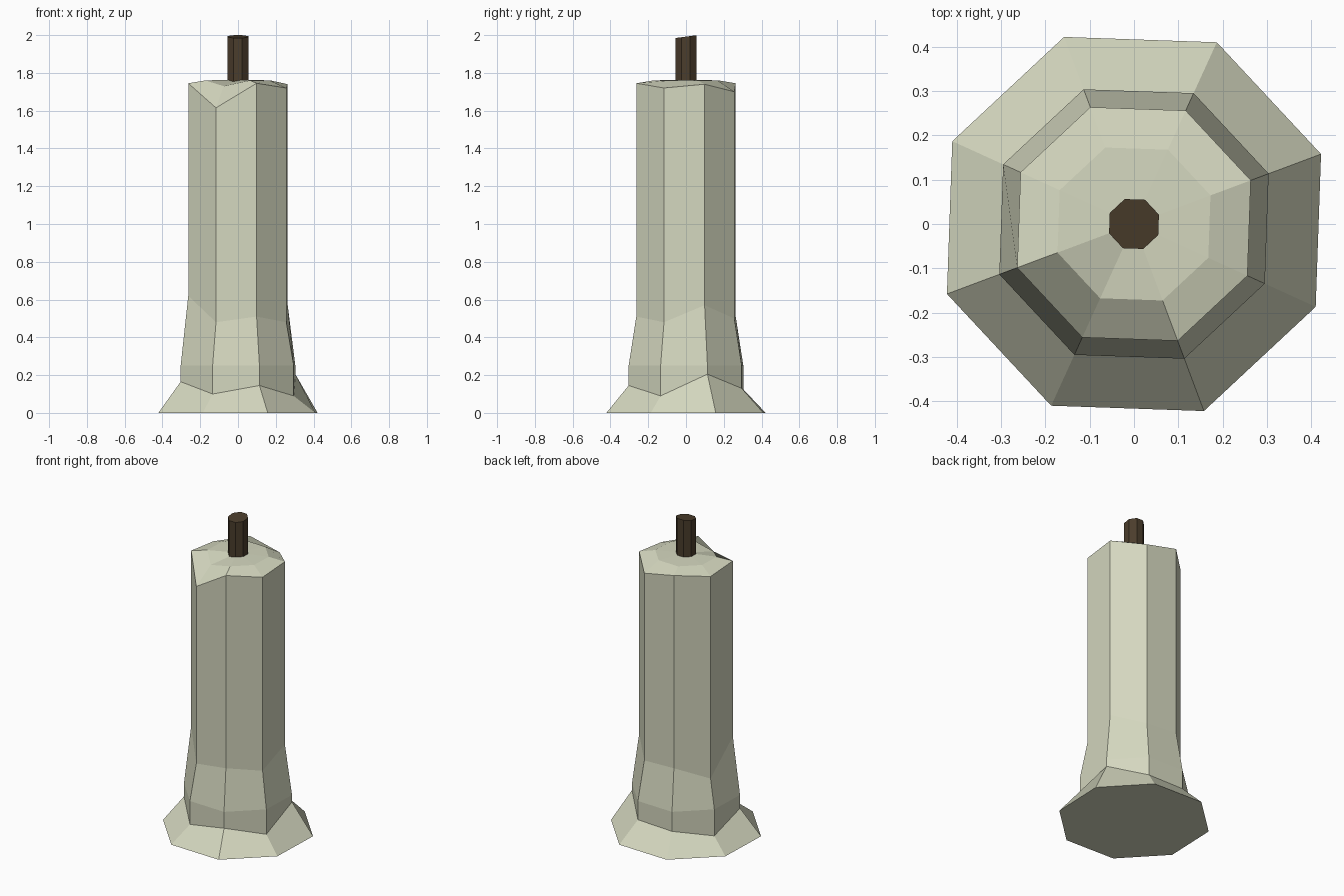
import bpy, bmesh
from math import cos, sin, radians

if "Cube" in bpy.data.objects:
    bpy.data.objects.remove(bpy.data.objects["Cube"])

SIDES = 8
TURN = 20.5  # degrees of the first corner


def material(name, color):
    m = bpy.data.materials.new(name)
    m.diffuse_color = (*color, 1)
    m.use_nodes = True
    m.node_tree.nodes["Principled BSDF"].inputs["Base Color"].default_value = m.diffuse_color
    return m


def lathe(name, rings, top_z, mat):
    """Stack eight-sided rings (radius, height or list of heights), capped at both ends."""
    bm = bmesh.new()
    loops = []
    for radius, heights in rings:
        if not isinstance(heights, list):
            heights = [heights] * SIDES
        loop = []
        for i, z in enumerate(heights):
            a = radians(TURN + 360 / SIDES * i)
            loop.append(bm.verts.new((radius * cos(a), radius * sin(a), z)))
        loops.append(loop)
    bm.faces.new(loops[0][::-1])
    for lo, hi in zip(loops, loops[1:]):
        for i in range(SIDES):
            j = (i + 1) % SIDES
            bm.faces.new((lo[i], lo[j], hi[j], hi[i]))
    if top_z is None:
        bm.faces.new(loops[-1])
    else:
        tip = bm.verts.new((0, 0, top_z))
        for i in range(SIDES):
            bm.faces.new((loops[-1][i], loops[-1][(i + 1) % SIDES], tip))
    bmesh.ops.recalc_face_normals(bm, faces=bm.faces)
    mesh = bpy.data.meshes.new(name)
    bm.to_mesh(mesh)
    bm.free()
    mesh.materials.append(mat)
    obj = bpy.data.objects.new(name, mesh)
    bpy.context.collection.objects.link(obj)
    return obj


wax = material("wax", (0.66, 0.68, 0.52))
char = material("charred_wick", (0.07, 0.047, 0.025))

# Candle: melted puddle, uneven drips, shaft and uneven rim
lathe("candle_wax", [
    (0.45, 0.0),
    (0.324, [0.205, 0.13, 0.125, 0.08, 0.165, 0.10, 0.145, 0.09]),
    (0.324, 0.25),
    (0.281, [0.57, 0.50, 0.51, 0.43, 0.62, 0.48, 0.51, 0.48]),
    (0.281, [1.74, 1.70, 1.745, 1.725, 1.745, 1.615, 1.745, 1.72]),
    (0.184, [1.76, 1.76, 1.76, 1.76, 1.76, 1.73, 1.76, 1.76]),
], 1.765, wax)

# Wick with a slightly slanted tip
slant = [1.992 + 0.008 * sin(radians(TURN + 45 * i)) for i in range(SIDES)]
lathe("wick", [(0.06, 1.73), (0.06, slant)], None, char)
